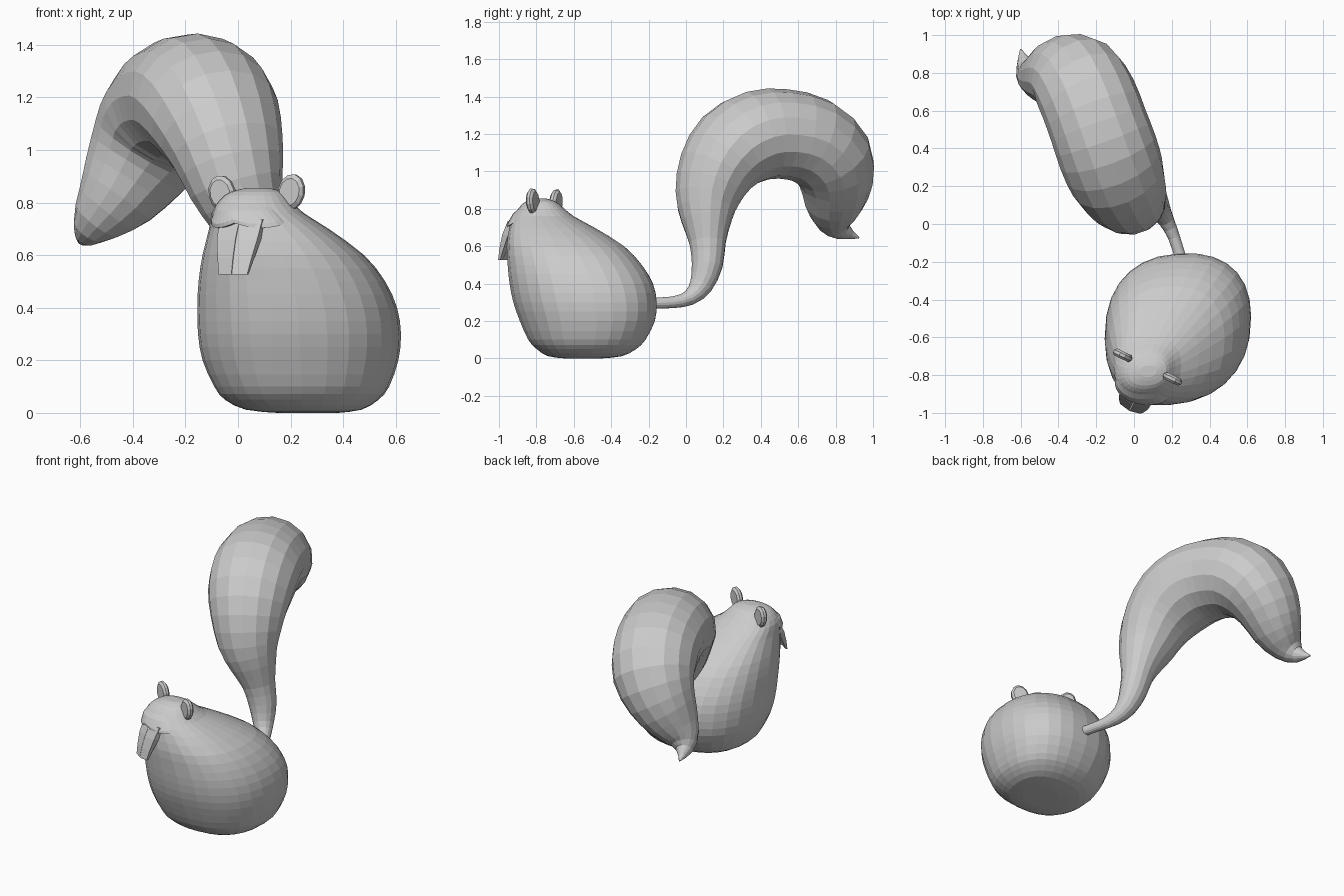
import bpy, bmesh, math
from mathutils import Vector, Matrix

cube = bpy.data.objects.get("Cube")
if cube:
    bpy.data.objects.remove(cube)

grey = bpy.data.materials.new("plain grey")
grey.use_nodes = True
colour = (0.6, 0.6, 0.6, 1)
grey.diffuse_color = colour
grey.node_tree.nodes["Principled BSDF"].inputs["Base Color"].default_value = colour


def finish(name, bm):
    bmesh.ops.recalc_face_normals(bm, faces=bm.faces)
    mesh = bpy.data.meshes.new(name)
    bm.to_mesh(mesh)
    bm.free()
    mesh.materials.append(grey)
    obj = bpy.data.objects.new(name, mesh)
    bpy.context.collection.objects.link(obj)
    return obj


def loft(name, rings):
    """Skin closed rings of points and cap both ends."""
    bm = bmesh.new()
    rows = [[bm.verts.new(p) for p in ring] for ring in rings]
    n = len(rows[0])
    for a, b in zip(rows, rows[1:]):
        for i in range(n):
            j = (i + 1) % n
            bm.faces.new((a[i], a[j], b[j], b[i]))
    bm.faces.new(rows[0])
    bm.faces.new(rows[-1])
    return finish(name, bm)


def refine(rows):
    """Add a smooth in-between row to every gap."""
    out = [rows[0]]
    last = len(rows) - 1
    for i in range(last):
        near = zip(rows[max(i - 1, 0)], rows[i], rows[i + 1], rows[min(i + 2, last)])
        out += [tuple((9 * (b + c) - a - d) / 16 for a, b, c, d in near), rows[i + 1]]
    return out


# Body outline: height, x min, x max, y min, y max
BODY = refine([
    (0, .15, .38, -.65, -.45), (.012, .03, .47, -.74, -.34),
    (.05, -.05, .535, -.8, -.265), (.1, -.09, .575, -.845, -.215),
    (.2, -.135, .61, -.89, -.165), (.3, -.152, .62, -.925, -.155),
    (.4, -.155, .605, -.945, -.175), (.5, -.15, .56, -.955, -.235),
    (.6, -.135, .48, -.96, -.33), (.7, -.11, .345, -.945, -.49),
    (.76, -.1, .25, -.925, -.6), (.81, -.07, .2, -.89, -.66),
    (.84, -.03, .17, -.855, -.7), (.855, .03, .12, -.81, -.75),
])


def plump(v):
    """Swell a sine or cosine so that the section is fuller than an ellipse."""
    return math.copysign(abs(v) ** .86, v)


def skin(z, t, out=0.0):
    """Point on the body at a height and angle, pushed outward."""
    k = 0
    while k < len(BODY) - 2 and BODY[k + 1][0] < z:
        k += 1
    a, b = BODY[k], BODY[k + 1]
    f = (z - a[0]) / (b[0] - a[0])
    x0, x1, y0, y1 = (p + (q - p) * f for p, q in zip(a[1:], b[1:]))
    return Vector(((x0 + x1) / 2 + ((x1 - x0) / 2 + out) * plump(math.cos(t)),
                   (y0 + y1) / 2 + ((y1 - y0) / 2 + out) * plump(math.sin(t + .1)), z))


SIDES = 28
loft("body", [[skin(row[0], math.tau * i / SIDES) for i in range(SIDES)] for row in BODY])

# Tail: x, y, z, radius along its centre line
TAIL = refine([
    (.25, -.19, .295, .03), (.212, -.07, .3, .031), (.17, .02, .325, .042),
    (.13, .08, .39, .062), (.1, .113, .5, .083), (.07, .115, .62, .098),
    (.035, .11, .74, .135), (-.005, .115, .86, .172), (-.042, .16, 1, .205),
    (-.088, .25, 1.12, .234), (-.138, .38, 1.19, .243), (-.188, .52, 1.2, .24),
    (-.243, .665, 1.165, .238), (-.308, .77, 1.07, .228), (-.385, .8, .945, .195),
    (-.462, .79, .825, .153), (-.535, .797, .735, .1), (-.575, .84, .68, .05),
    (-.6, .925, .645, .004),
])
centres = [Vector(p[:3]) for p in TAIL]
side = Vector((1, 0, 0))
rings = []
for i, p in enumerate(TAIL):
    along = (centres[min(i + 1, len(TAIL) - 1)] - centres[max(i - 1, 0)]).normalized()
    side = (side - along * side.dot(along)).normalized()
    up = along.cross(side)
    broad = 1 + .4 * p[3]
    rings.append([centres[i] + p[3] * (side * broad * math.cos(a) + up * math.sin(a))
                  for a in (math.tau * k / 16 for k in range(16))])
loft("tail", rings)

# Head frame: the face looks forward and to its right
ahead = Vector((-.43, -.9, 0)).normalized()
across = Vector((.9, -.43, 0)).normalized()
up = Vector((0, 0, 1))

# Ears: thick rounded discs leaning outward
for name, origin, tilt in (("right_ear", (-.06, -.695, .835), -.25),
                           ("left_ear", (.203, -.82, .84), .25)):
    bm = bmesh.new()
    bmesh.ops.create_cone(bm, cap_ends=True, segments=12, radius1=.054, radius2=.054,
                          depth=.04, matrix=Matrix.Rotation(math.pi / 2, 4, 'X'))
    rims = [e for e in bm.edges if abs(e.verts[0].co.y - e.verts[1].co.y) < .001]
    bmesh.ops.bevel(bm, geom=rims, offset=.012, segments=1, affect='EDGES')
    bmesh.ops.scale(bm, vec=(1, 1, 1.28), verts=bm.verts)
    facing = Matrix((across, -ahead, up)).transposed().to_4x4()
    bm.transform(Matrix.Translation(origin) @ facing @ Matrix.Rotation(tilt, 4, 'Y'))
    finish(name, bm)

# Upper lip: a raised flap on the face with two drooping lobes
steps = 16
flap = []
for i in range(steps + 1):
    u = i / steps * 2 - 1
    t = math.radians(242 + 50 * u)
    low = .722 - .022 * math.sin(math.pi * abs(u)) + .008 * abs(u)
    thick = .02 * (1 - u ** 4) - .005
    flap.append([skin(low, t, -.02), skin(low, t, thick), skin(low + .015, t, thick + .002),
                 skin(.77, t, thick * .6), skin(.815, t, -.004), skin(.815, t, -.02)])
loft("upper_lip", flap)

# Front teeth: two tapered plates side by side
root = Vector((.004, -.93, 0))
for name, s in (("right_tooth", -1), ("left_tooth", 1)):
    sections = []
    for z, width, out, deep in ((.735, .09, -.005, .05), (.66, .085, .03, .035),
                                (.59, .072, .052, .025), (.527, .06, .066, .012)):
        middle = root + up * z + ahead * out
        inner, outer = middle + across * s * .001, middle + across * s * width
        sections.append([inner, outer - ahead * .012,
                         outer - ahead * (deep + .012), inner - ahead * deep])
    loft(name, sections)
